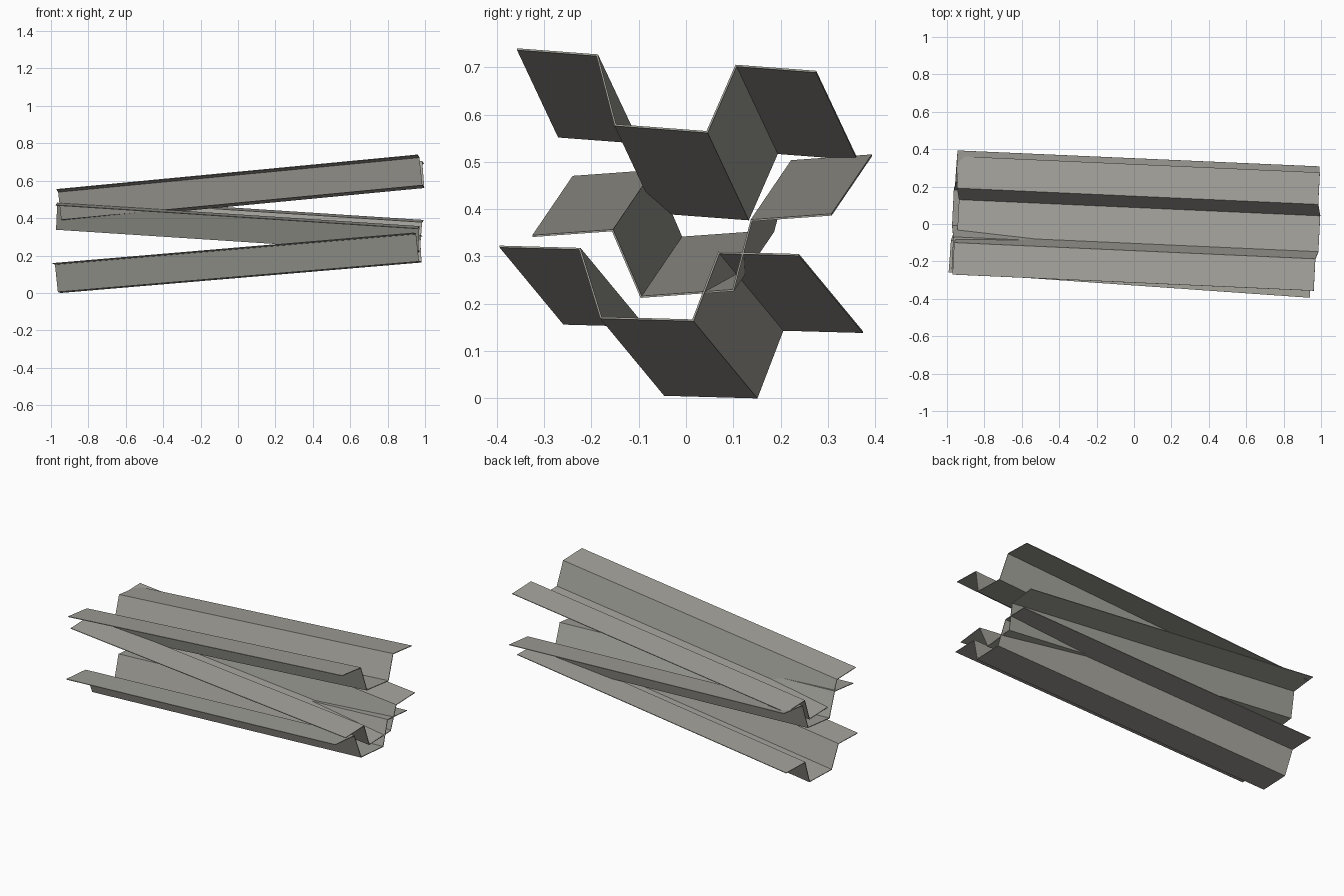
import bpy, bmesh, math
from mathutils import Vector, Matrix

cube = bpy.data.objects.get("Cube")
if cube:
    bpy.data.objects.remove(cube, do_unlink=True)

LENGTH = 1.942
THICKNESS = 0.004

steel = bpy.data.materials.new("weathered grey steel")
steel.use_nodes = True
colour = (0.36, 0.355, 0.32, 1)
steel.diffuse_color = colour
steel.node_tree.nodes["Principled BSDF"].inputs["Base Color"].default_value = colour

# Half of the hat-shaped section (base, web, flange), mirrored to a full one
half = [(0.0975, 0), (0.1475, 0.145), (0.3175, 0.145)]
section = [(-y, z) for y, z in reversed(half)] + half


def sheet(name, centre, run, roll):
    """Folded sheet extruded along its run, rolled about it."""
    bm = bmesh.new()
    verts = [bm.verts.new((-LENGTH / 2, y, z)) for y, z in section]
    edges = [bm.edges.new(pair) for pair in zip(verts, verts[1:])]
    grown = bmesh.ops.extrude_edge_only(bm, edges=edges)["geom"]
    bmesh.ops.translate(bm, vec=(LENGTH, 0, 0),
                        verts=[g for g in grown if isinstance(g, bmesh.types.BMVert)])
    bmesh.ops.recalc_face_normals(bm, faces=bm.faces)
    mesh = bpy.data.meshes.new(name)
    bm.to_mesh(mesh)
    bm.free()
    mesh.materials.append(steel)

    # Axes: along the run, across the section, and up through it
    along = Vector(run).normalized()
    across = Vector((0, math.cos(roll), math.sin(roll)))
    across.x = -across.dot(along) / along.x
    across.normalize()
    up = along.cross(across)
    obj = bpy.data.objects.new(name, mesh)
    axes = Matrix((along, across, up)).transposed().to_4x4()
    obj.matrix_world = Matrix.Translation(centre) @ axes
    bpy.context.collection.objects.link(obj)

    solid = obj.modifiers.new("thickness", "SOLIDIFY")
    solid.thickness = THICKNESS
    solid.offset = 0
    solid.use_even_offset = True


# Three loosely stacked sheets
sheet("bottom_sheet", (0.009, -0.015, 0.086), (1.93, -0.135, 0.163), math.radians(-1.6))
sheet("middle_sheet", (0, 0.045, 0.284), (1.93, -0.085, -0.125), math.radians(4.1))
sheet("top_sheet", (0.025, -0.009, 0.478), (1.935, -0.087, 0.185), math.radians(-4.3))
